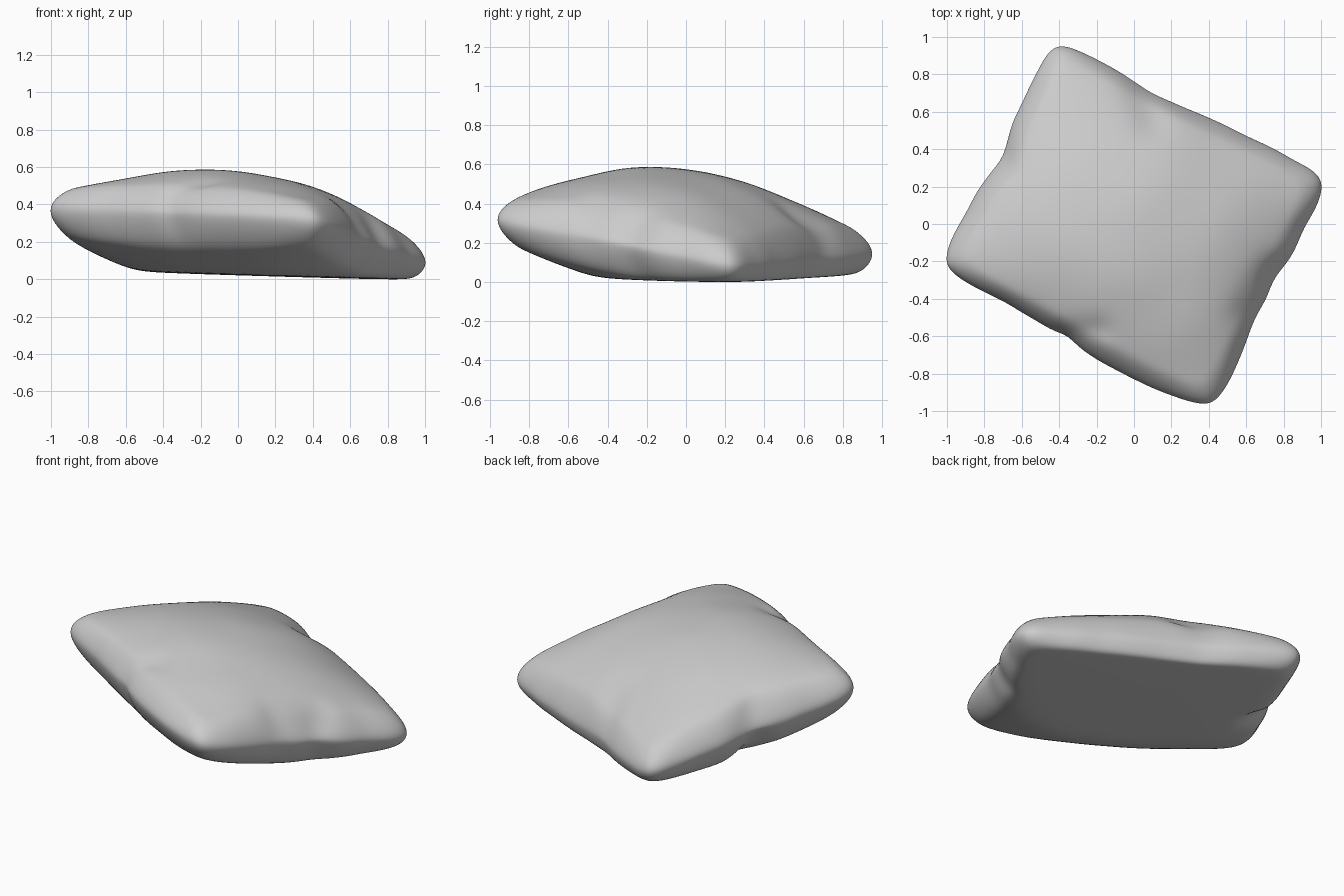
import bpy, bmesh, math
from mathutils import Vector, noise

if "Cube" in bpy.data.objects:
    bpy.data.objects.remove(bpy.data.objects["Cube"])

# Plan corners of the tilted cushion: back, left, front, right
A, B = Vector((-0.40, 0.95)), Vector((1.0, 0.23))
C, D = Vector((0.40, -0.95)), Vector((-1.0, -0.22))
SPREAD = 1.055      # makes up for the rounded corners
SEGMENTS = 72
ROUND = 12          # squareness of the plan outline
RIM_START, RIM_HEIGHT = 0.87, 0.082

# Pinches (inward) and bulges (negative) along the rim: x, y, radius, depth
PINCHES = [(-0.68, 0.32, 0.08, 0.03), (-0.70, 0.36, 0.20, 0.03),
           (0.72, -0.27, 0.10, 0.04), (0.64, -0.50, 0.22, 0.02),
           (-0.36, -0.60, 0.06, 0.02), (0.85, 0.0, 0.10, 0.015),
           (0.12, 0.70, 0.28, 0.03), (-0.05, -0.78, 0.40, -0.05)]
# Creases pressed into the cloth: panel (1 top, -1 under), start, end, width, depth
CREASES = [(1, (0.05, 0.70), (0.10, 0.55), 0.09, 0.03),
           (1, (-0.42, -0.60), (-0.18, -0.56), 0.06, 0.02),
           (1, (0.74, -0.24), (0.60, -0.48), 0.08, 0.03),
           (-1, (-0.70, 0.30), (-0.60, 0.33), 0.08, 0.05)]


def segment_distance(p, a, b):
    a, b = Vector(a), Vector(b)
    t = max(0, min(1, (p - a).dot(b - a) / (b - a).length_squared))
    return (p - a - t * (b - a)).length


def cushion_point(u, v, side):
    # Pack samples toward the seam, then round the square's corners
    u, v = math.sin(u * math.pi / 2), math.sin(v * math.pi / 2)
    reach = min(1, max(abs(u), abs(v)))
    if reach > 0:
        k = reach / (abs(u) ** ROUND + abs(v) ** ROUND) ** (1 / ROUND)
        u, v = u * k, v * k
    low = D.lerp(C, (u + 1) / 2)
    high = A.lerp(B, (u + 1) / 2)
    p = low.lerp(high, (v + 1) / 2) * SPREAD
    edge = reach ** 6
    # Slightly uneven seam
    p *= 1 + 0.012 * edge * noise.noise(Vector((p.x * 5, p.y * 5, 1)))
    for x, y, radius, depth in PINCHES:
        near = math.exp(-((p - Vector((x, y))).length / radius) ** 2)
        p -= p.normalized() * depth * near * edge
    # Tilted middle surface, a rounded rim and a gentle dome on each panel
    middle = 0.247 - 0.113 * p.x - 0.137 * p.y
    over = max(0, reach - RIM_START) / (1 - RIM_START)
    rim = math.sqrt(max(0, 1 - over * over))
    crown = max(0, 1 - u * u) * max(0, 1 - v * v)
    dome = 0.255 * crown ** 0.72 if side > 0 else 0.225 * crown ** 0.6
    z = middle + side * rim * (RIM_HEIGHT + dome)
    z += 0.008 * rim * noise.noise(Vector((p.x * 3, p.y * 3, side * 4)))
    for panel_side, a, b, width, depth in CREASES:
        if panel_side == side:
            press = math.exp(-(segment_distance(p, a, b) / width) ** 2)
            z -= side * depth * rim * press
    if side < 0:
        # Underside settles softly on the ground
        floor = 0.038 - 0.03 * p.x
        gap = z - floor
        z = floor + (gap + math.sqrt(gap * gap + 0.001)) / 2
    # The seam closes exactly where both cloth panels meet
    return p.x, p.y, middle if rim < 1e-4 else z


# Cushion: two cloth panels welded along the seam
bm = bmesh.new()
for side in (1, -1):
    panel = bmesh.ops.create_grid(bm, x_segments=SEGMENTS, y_segments=SEGMENTS, size=1)
    for vert in panel["verts"]:
        vert.co = cushion_point(vert.co.x, vert.co.y, side)
bmesh.ops.remove_doubles(bm, verts=bm.verts, dist=0.0005)
bmesh.ops.recalc_face_normals(bm, faces=bm.faces)
for _ in range(3):
    bmesh.ops.smooth_vert(bm, verts=bm.verts, factor=0.4,
                          use_axis_x=True, use_axis_y=True, use_axis_z=True)
for face in bm.faces:
    face.smooth = True

# Rest it on the ground
lowest = min(v.co.z for v in bm.verts)
bmesh.ops.translate(bm, verts=bm.verts, vec=(0, 0, -lowest))

mesh = bpy.data.meshes.new("cushion")
bm.to_mesh(mesh)
bm.free()
cushion = bpy.data.objects.new("cushion", mesh)
bpy.context.collection.objects.link(cushion)

# Plain grey cloth
cloth = bpy.data.materials.new("grey cloth")
cloth.use_nodes = True
grey = (0.6, 0.6, 0.6, 1)
cloth.diffuse_color = grey
cloth.node_tree.nodes["Principled BSDF"].inputs["Base Color"].default_value = grey
mesh.materials.append(cloth)
